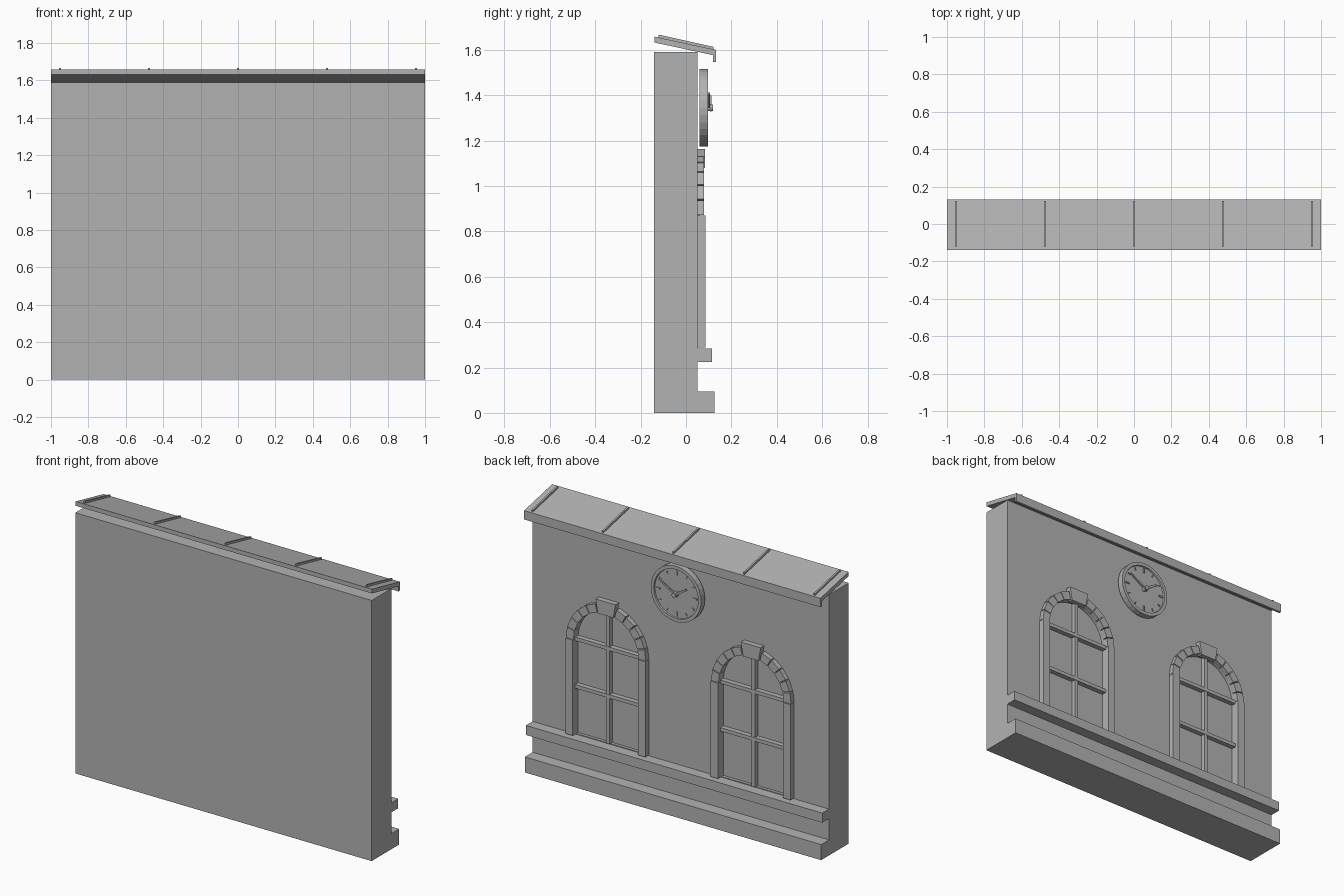
import bpy
import bmesh
from math import sin, cos, pi, radians
from mathutils import Vector, Matrix

if "Cube" in bpy.data.objects:
    bpy.data.objects.remove(bpy.data.objects["Cube"], do_unlink=True)

GREY = (0.45, 0.45, 0.45, 1)
stone = bpy.data.materials.new("plain_grey")
stone.use_nodes = True
stone.diffuse_color = GREY
stone.node_tree.nodes["Principled BSDF"].inputs["Base Color"].default_value = GREY


def finish(name, bm):
    bmesh.ops.recalc_face_normals(bm, faces=bm.faces)
    mesh = bpy.data.meshes.new(name)
    bm.to_mesh(mesh)
    bm.free()
    mesh.materials.append(stone)
    obj = bpy.data.objects.new(name, mesh)
    bpy.context.collection.objects.link(obj)
    return obj


def prism(name, outline, start, end, axis="y"):
    """Extrude an outline: (x, z) along y, or (y, z) along x."""
    bm = bmesh.new()
    if axis == "y":
        verts = [bm.verts.new((a, start, b)) for a, b in outline]
        shift = Vector((0, end - start, 0))
    else:
        verts = [bm.verts.new((start, a, b)) for a, b in outline]
        shift = Vector((end - start, 0, 0))
    face = bm.faces.new(verts)
    new = bmesh.ops.extrude_face_region(bm, geom=[face], use_keep_orig=True)["geom"]
    bmesh.ops.translate(bm, vec=shift,
                        verts=[v for v in new if isinstance(v, bmesh.types.BMVert)])
    return finish(name, bm)


def box(name, x0, x1, y0, y1, z0, z1):
    return prism(name, [(x0, z0), (x1, z0), (x1, z1), (x0, z1)], y0, y1)


def polar(cx, cz, r, degrees):
    return (cx + r * cos(radians(degrees)), cz + r * sin(radians(degrees)))


def strip(name, a, b, w0, w1, y0, y1):
    """Tapered flat bar from a to b in the facade plane."""
    a, b = Vector(a), Vector(b)
    side = (b - a).normalized().orthogonal()
    pts = [a + side * w0, b + side * w1, b - side * w1, a - side * w0]
    return prism(name, [tuple(p) for p in pts], y0, y1)


# Wall with base courses
BACK = 0.05
wall = box("wall", -1, 1, -0.14, BACK, 0, 1.59)
box("plinth", -1, 1, BACK, 0.125, 0, 0.095)
box("sill_course", -1, 1, BACK, 0.115, 0.225, 0.283)

# Arched windows
SPRING, SILL, INNER, OUTER, PANE = 0.87, 0.288, 0.22, 0.27, 0.032
for side, cx in (("left", 0.485), ("right", -0.495)):
    # Shallow recess
    arch = [polar(cx, SPRING, INNER, a) for a in range(0, 181, 10)]
    arch += [(cx - INNER, SILL), (cx + INNER, SILL)]
    cutter = prism(side + "_window_cutter", arch, PANE, 0.2)
    cutter.hide_render = True
    cutter.hide_set(True)
    cut = wall.modifiers.new(side + "_recess", "BOOLEAN")
    cut.operation = "DIFFERENCE"
    cut.solver = "EXACT"
    cut.object = cutter

    # Jamb posts
    for s in (-1, 1):
        xs = sorted((cx + s * INNER, cx + s * OUTER))
        box(side + "_window_post", *xs, BACK, 0.085, SILL, SPRING)

    # Arch stones and keystone
    for a in [*range(0, 75, 15), *range(105, 180, 15)]:
        wedge = [polar(cx, SPRING, r, a + d) for r, d in
                 ((INNER, 0.6), (OUTER, 0.6), (OUTER, 14.4), (INNER, 14.4))]
        prism(side + "_arch_stone", wedge, BACK, 0.08)
    key = [polar(cx, SPRING, r, d) for r, d in
           ((INNER - 0.005, 76), (0.3, 77), (0.3, 103), (INNER - 0.005, 104))]
    prism(side + "_keystone", key, BACK, 0.083)

    # Glazing bars
    box(side + "_mullion", cx - 0.012, cx + 0.012, PANE, 0.06, SILL, SPRING + INNER)
    for z in (0.58, SPRING):
        box(side + "_glazing_bar", cx - INNER, cx + INNER, PANE, 0.062, z - 0.011, z + 0.011)

# Sloped canopy with drip lip and seams
canopy = [(-0.138, 1.632), (-0.138, 1.658), (0.132, 1.6), (0.132, 1.546),
          (0.118, 1.546), (0.118, 1.577)]
prism("canopy", canopy, -1, 1, "x")
for i in range(-2, 3):
    x = i * 0.476
    seam = [(-0.122, 1.65), (-0.12, 1.667), (0.122, 1.613), (0.122, 1.6)]
    prism("canopy_seam", seam, x - 0.005, x + 0.005, "x")

# Clock body, turned around its axis
CZ = 1.345
bm = bmesh.new()
profile = [(0, 0.06), (0.17, 0.06), (0.17, 0.097), (0.15, 0.097), (0.148, 0.088), (0, 0.088)]
verts = [bm.verts.new((r, y, 0)) for r, y in profile]
edges = [bm.edges.new(pair) for pair in zip(verts, verts[1:])]
bmesh.ops.spin(bm, geom=verts + edges, cent=(0, 0, 0), axis=(0, 1, 0),
               angle=2 * pi, steps=32, use_duplicate=False)
bmesh.ops.remove_doubles(bm, verts=bm.verts, dist=0.0005)
bmesh.ops.transform(bm, matrix=Matrix.Translation((0, 0, CZ)), verts=bm.verts)
finish("clock_body", bm)

# Hour marks, hands and hub
for h in range(12):
    big = h % 3 == 0
    strip("hour_mark", polar(0, CZ, 0.112 if big else 0.122, h * 30),
          polar(0, CZ, 0.138, h * 30), 0.005 if big else 0.003,
          0.005 if big else 0.003, 0.088, 0.094)
strip("minute_hand", (-0.015, CZ - 0.009), (0.11, CZ + 0.064), 0.006, 0.004, 0.098, 0.106)
strip("hour_hand", (0.013, CZ - 0.009), (-0.078, CZ + 0.05), 0.008, 0.005, 0.106, 0.113)
prism("clock_hub", [polar(0, CZ, 0.014, a) for a in range(0, 360, 30)], 0.088, 0.12)
